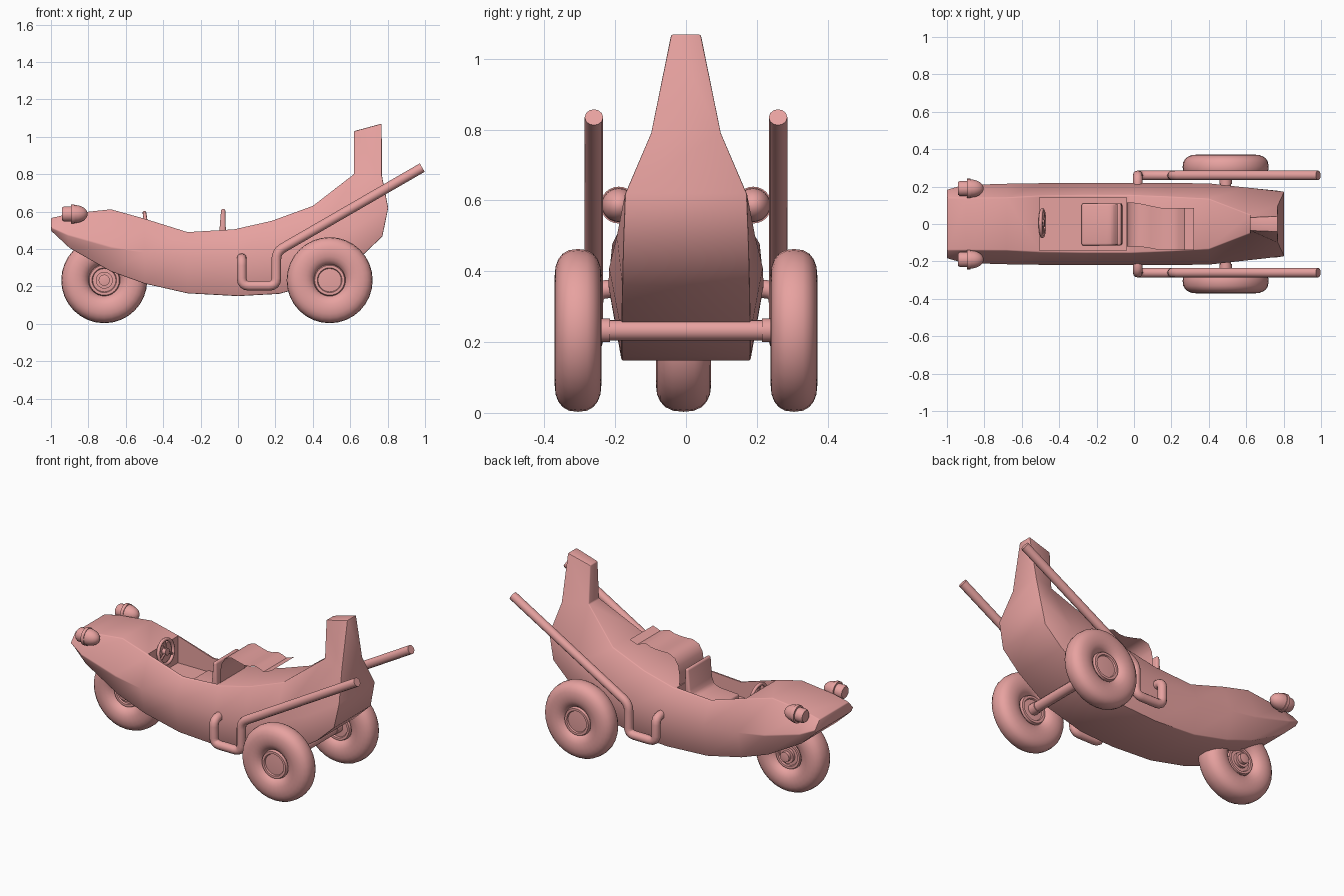
import bpy, bmesh, math
from mathutils import Vector, Matrix

if "Cube" in bpy.data.objects:
    bpy.data.objects.remove(bpy.data.objects["Cube"])

paint = bpy.data.materials.new("paint")
paint.diffuse_color = (.8, .36, .35, 1)
paint.use_nodes = True
paint.node_tree.nodes["Principled BSDF"].inputs["Base Color"].default_value = paint.diffuse_color

def bake(ob, angle):
    """Apply modifiers, then smooth shade with sharp edges."""
    bpy.ops.object.select_all(action="DESELECT")
    ob.select_set(True)
    bpy.context.view_layer.objects.active = ob
    bpy.ops.object.convert(target="MESH")
    ob = bpy.context.view_layer.objects.active
    bpy.ops.object.shade_smooth_by_angle(angle=math.radians(angle))
    return ob

def finish(name, bm, angle=35, bevel=0, segs=2, limit=25):
    bmesh.ops.recalc_face_normals(bm, faces=bm.faces[:])
    me = bpy.data.meshes.new(name)
    bm.to_mesh(me)
    bm.free()
    me.materials.append(paint)
    ob = bpy.data.objects.new(name, me)
    bpy.context.collection.objects.link(ob)
    if bevel:
        m = ob.modifiers.new("bevel", "BEVEL")
        m.width, m.segments, m.limit_method = bevel, segs, "ANGLE"
        m.angle_limit = math.radians(limit)
    return bake(ob, angle)

def lathe(name, profile, loc, axis, closed=False, n=32, angle=35):
    """profile: (radius, distance along axis)"""
    bm = bmesh.new()
    vs = [bm.verts.new((r, 0, h)) for r, h in profile]
    es = [bm.edges.new(p) for p in zip(vs, vs[1:])]
    if closed:
        es.append(bm.edges.new((vs[-1], vs[0])))
    bmesh.ops.spin(bm, geom=vs + es, cent=(0, 0, 0), axis=(0, 0, 1),
                   angle=2 * math.pi, steps=n, use_merge=False)
    bmesh.ops.remove_doubles(bm, verts=bm.verts[:], dist=1e-4)
    rot = Vector((0, 0, 1)).rotation_difference(Vector(axis)).to_matrix().to_4x4()
    bm.transform(Matrix.Translation(loc) @ rot)
    return finish(name, bm, angle)

def rod(name, a, b, r, n=20):
    a, b = Vector(a), Vector(b)
    L = (b - a).length
    return lathe(name, [(0, 0), (r, 0), (r, L), (0, L)], a, b - a, n=n)

def extrude_xz(name, pts, y0, y1, bevel=0, segs=2):
    bm = bmesh.new()
    f = bm.faces.new([bm.verts.new((x, y0, z)) for x, z in pts])
    g = bmesh.ops.extrude_face_region(bm, geom=[f])["geom"]
    bmesh.ops.translate(bm, vec=(0, y1 - y0, 0),
                        verts=[v for v in g if isinstance(v, bmesh.types.BMVert)])
    bm.faces.ensure_lookup_table()
    return finish(name, bm, bevel=bevel, segs=segs)

# Hull: (x, half width, z) for deck edge, side crease and keel edge
S = [((-1.0, .14, .565), (-1.0, .185, .515), (-1.0, .165, .498)),
     ((-.9, .14, .588), (-.91, .21, .475), (-.9, .175, .405)),
     ((-.68, .142, .612), (-.68, .216, .41), (-.68, .18, .28)),
     ((-.5, .152, .562), (-.5, .218, .38), (-.5, .182, .215)),
     ((-.27, .155, .49), (-.27, .219, .36), (-.27, .182, .163)),
     ((-.02, .155, .505), (0, .219, .357), (0, .182, .148)),
     ((.18, .147, .55), (.2, .219, .36), (.22, .182, .16)),
     ((.4, .135, .63), (.4, .217, .41), (.46, .182, .225)),
     ((.62, .05, .80), (.6, .195, .50), (.66, .18, .36)),
     ((.77, .10, .79), (.803, .172, .62), (.772, .178, .467))]
bm = bmesh.new()
rings = []
for sec in S:
    pts = [(x, w, z) for x, w, z in sec] + [(x, -w, z) for x, w, z in reversed(sec)]
    rings.append([bm.verts.new(p) for p in pts])
for i, (a, b) in enumerate(zip(rings, rings[1:])):
    for j in range(6):
        if not (j == 5 and i == len(rings) - 2):
            bm.faces.new((a[j], a[(j + 1) % 6], b[(j + 1) % 6], b[j]))
for r in (rings[0], rings[-1]):
    bm.faces.new((r[0], r[1], r[4], r[5]))
    bm.faces.new((r[1], r[2], r[3], r[4]))
bm.edges.get((rings[-1][1], rings[-1][4])).smooth = False
# Upright stem on the tail
base = [rings[-2][0], rings[-1][0], rings[-1][5], rings[-2][5]]
top = [bm.verts.new(p) for p in ((.62, .036, 1.03), (.768, .042, 1.07),
                                 (.768, -.042, 1.07), (.62, -.036, 1.03))]
for j in range(4):
    k = (j + 1) % 4
    bm.faces.new((base[j], base[k], top[k], top[j]))
bm.faces.new(top)
hull = finish("hull", bm, angle=38, bevel=.005, limit=37)

# Cockpit opening
cutter = extrude_xz("cockpit_cutter", [(-.505, .40), (-.04, .40), (-.04, .9), (-.505, .9)],
                    -.143, .143)
cutter.hide_render = True
m = hull.modifiers.new("cockpit", "BOOLEAN")
m.operation, m.solver, m.object = "DIFFERENCE", "EXACT", cutter
hull = bake(hull, 38)
cutter.hide_set(True)

# Seat
extrude_xz("seat", [(-.28, .38), (-.28, .432), (-.15, .44), (-.115, .455), (-.1, .49), (-.09, .615),
                    (-.068, .615), (-.062, .38)], -.115, .11, bevel=.012, segs=3)

# Peeled flap behind the seat: (x, z, y low, y high)
flap = [(-.035, .47, -.12, .115), (-.037, .56, -.12, .115), (-.028, .62, -.12, .115),
        (-.005, .66, -.12, .115), (.04, .677, -.122, .108), (.09, .67, -.13, .097),
        (.14, .665, -.14, .087), (.175, .668, -.14, .085), (.21, .68, -.14, .085),
        (.24, .672, -.14, .085), (.27, .66, -.14, .085), (.32, .678, -.14, .085)]
bm = bmesh.new()
rows = [[bm.verts.new((x, y, z)) for y in (a, b)] for x, z, a, b in flap]
for p, q in zip(rows, rows[1:]):
    bm.faces.new((p[0], p[1], q[1], q[0]))
bmesh.ops.solidify(bm, geom=bm.faces[:], thickness=.013)
finish("peel_flap", bm, angle=40)

# Steering wheel
c, ax = Vector((-.49, .005, .525)), Vector((1, 0, .15)).normalized()
ring = [(.07 + .01 * math.cos(t * math.pi / 4), .01 * math.sin(t * math.pi / 4)) for t in range(8)]
lathe("steering_rim", ring, c, ax, closed=True, angle=60)
up = Vector((0, 1, 0)).cross(ax)
for k in range(3):
    t = math.radians(90 + 120 * k)
    d = Vector((0, 1, 0)) * math.cos(t) - up * math.sin(t)
    rod(f"steering_spoke_{k}", c, c + d * .07, .008, 8)
rod("steering_hub", c - ax * .012, c + ax * .012, .02)
rod("steering_column", c, c - ax * .1, .012, 12)

# Wheels
def wheel(name, x, y, hw):
    z, tyre = .233, []
    for k in range(20):
        t = 2 * math.pi * k / 20
        cs, sn = math.cos(t), math.sin(t)
        tyre.append((.154 + .076 * math.copysign(abs(cs) ** .9, cs),
                     hw * math.copysign(abs(sn) ** .8, sn)))
    lathe(name + "_tyre", tyre, (x, y, z), (0, 1, 0), closed=True, n=32, angle=60)
    half = [(.085, .035), (.08, .05), (.066, .05), (.062, .042), (0, .046)]
    prof = [(r, -h) for r, h in reversed(half)] + half
    lathe(name + "_hub", prof, (x, y, z), (0, 1, 0))

wheel("front_wheel", -.715, -.007, .078)
for s, side in ((1, "left"), (-1, "right")):
    wheel(f"rear_{side}_wheel", .49, s * .305, .066)
    # Axle collars and front hub nuts
    rod(f"rear_{side}_collar", (.49, s * .215, .233), (.49, s * .27, .233), .033)
    lathe(f"front_{side}_nut", [(.045, 0), (.045, .02), (.03, .02), (.03, .04), (0, .045)],
          (-.715, -.007 + s * .04, .233), (0, s, 0), n=20)

    # Headlights
    dome = [(.048 * math.cos(a * math.pi / 12), .066 + .07 * math.sin(a * math.pi / 12)) for a in range(6)]
    lamp = [(0, 0), (.034, 0), (.041, .01), (.041, .047), (.052, .047), (.052, .066)] + dome + [(0, .136)]
    lathe(f"{side}_headlight", lamp, (-.94, s * .19, .587), (1, 0, 0), n=24)

    # Exhaust pipes with rounded corners
    pts = [Vector(p) for p in ((.02, s * .19, .35), (.02, s * .26, .35), (.02, s * .26, .203),
                               (.205, s * .26, .203), (.205, s * .26, .385), (.985, s * .26, .835))]
    path = [pts[0]]
    for a, b, d in zip(pts, pts[1:], pts[2:]):
        p, q = b + (a - b).normalized() * .04, b + (d - b).normalized() * .04
        path += [p * (1 - t) ** 2 + b * 2 * t * (1 - t) + q * t * t for t in (0, .25, .5, .75, 1)]
    path.append(pts[-1])
    cu = bpy.data.curves.new(f"{side}_exhaust", "CURVE")
    cu.dimensions, cu.bevel_depth, cu.bevel_resolution, cu.use_fill_caps = "3D", .026, 4, True
    sp = cu.splines.new("POLY")
    sp.points.add(len(path) - 1)
    for p, v in zip(sp.points, path):
        p.co = (*v, 1)
    ob = bpy.data.objects.new(f"{side}_exhaust", cu)
    bpy.context.collection.objects.link(ob)
    ob = bake(ob, 45)
    bm = bmesh.new()
    bm.from_mesh(ob.data)
    bpy.data.objects.remove(ob)
    bmesh.ops.remove_doubles(bm, verts=bm.verts[:], dist=1e-4)
    bmesh.ops.recalc_face_normals(bm, faces=bm.faces[:])
    # Hollow outlet
    end = max(bm.faces, key=lambda f: f.calc_center_median().x)
    bmesh.ops.inset_region(bm, faces=[end], thickness=.006)
    g = bmesh.ops.extrude_face_region(bm, geom=[end])["geom"]
    bmesh.ops.translate(bm, vec=(pts[-2] - pts[-1]).normalized() * .04,
                        verts=[v for v in g if isinstance(v, bmesh.types.BMVert)])
    if end.is_valid:
        bmesh.ops.delete(bm, geom=[end], context="FACES_ONLY")
    finish(f"{side}_exhaust_pipe", bm, angle=45)

# Rear axle
rod("rear_axle", (.49, -.25, .233), (.49, .25, .233), .029)
